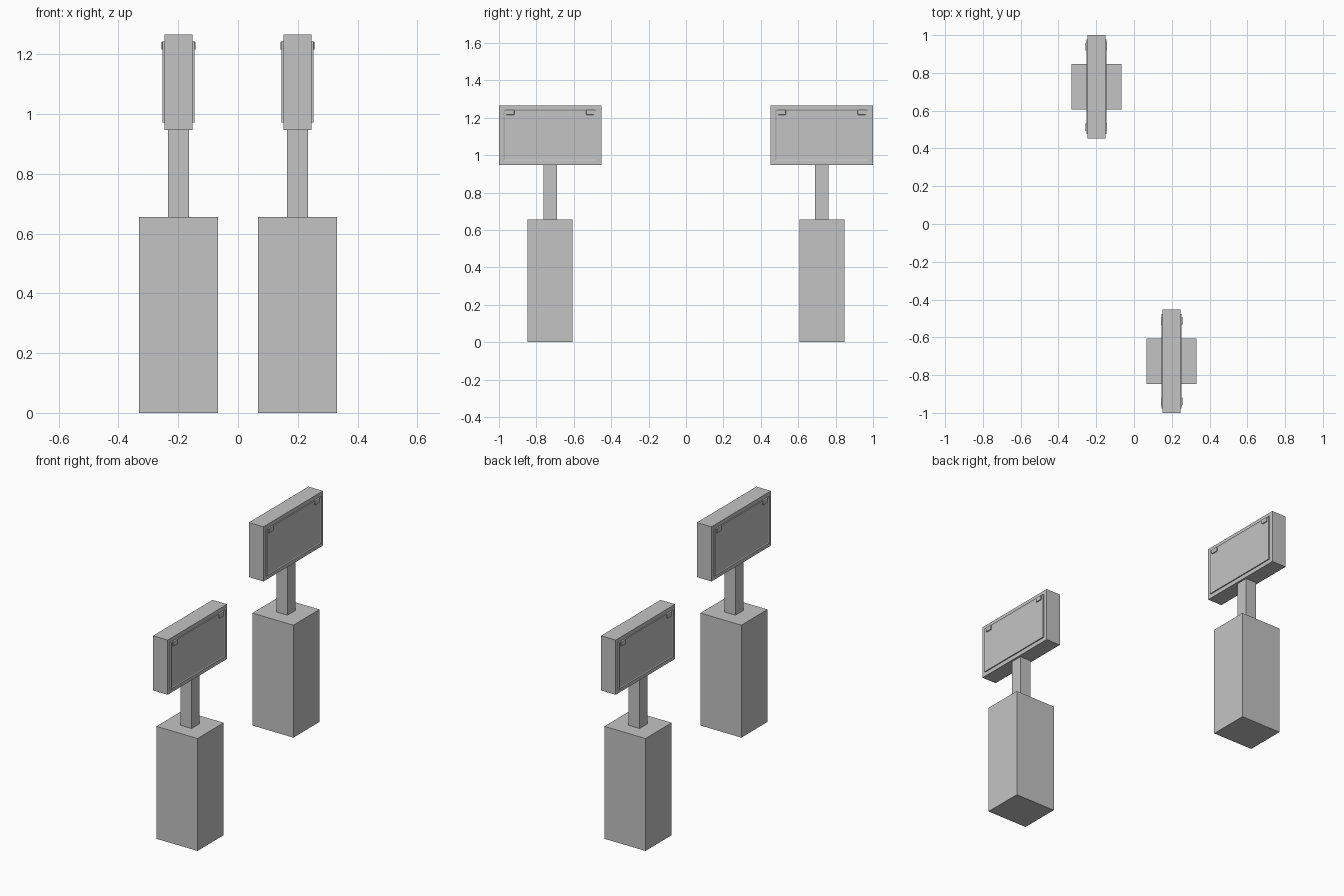
import bpy
import bmesh
from mathutils import Vector

cube = bpy.data.objects.get("Cube")
if cube:
    bpy.data.objects.remove(cube, do_unlink=True)

# One plain grey for everything
GREY = (0.55, 0.55, 0.55, 1.0)
grey = bpy.data.materials.new("light grey")
grey.use_nodes = True
grey.diffuse_color = GREY
grey.node_tree.nodes["Principled BSDF"].inputs["Base Color"].default_value = GREY


def box(name, centre, size, edit=None):
    """Box with its origin at centre; edit may reshape the mesh."""
    bm = bmesh.new()
    bmesh.ops.create_cube(bm, size=1)
    bmesh.ops.scale(bm, vec=size, verts=bm.verts)
    if edit:
        edit(bm)
    mesh = bpy.data.meshes.new(name)
    bm.to_mesh(mesh)
    bm.free()
    mesh.materials.append(grey)
    obj = bpy.data.objects.new(name, mesh)
    obj.location = centre
    bpy.context.collection.objects.link(obj)
    return obj


def recess_face(side):
    """Leave a thin raised rim around the outer face of a panel."""
    def edit(bm):
        bm.normal_update()
        outer = max(bm.faces, key=lambda f: f.normal.x * side)
        bmesh.ops.inset_region(bm, faces=[outer], thickness=0.01)
        for v in outer.verts:
            v.co.x -= 0.003 * side
    return edit


def round_clip(bm):
    """Soften the upright and lengthwise edges of a clip."""
    bmesh.ops.bevel(bm, geom=list(bm.edges), offset=0.003,
                    segments=2, affect='EDGES', profile=0.5)


def sign_stand(label, x, y):
    # Pedestal, post and head
    box(label + "_base", (x, y, 0.328), (0.265, 0.241, 0.656))
    box(label + "_post", (x, y, 0.802), (0.07, 0.073, 0.295))
    box(label + "_head", (x, y, 1.1065), (0.094, 0.548, 0.319))
    for side, word in ((1, "left"), (-1, "right")):
        # Framed panel on each broad side of the head
        box(f"{label}_{word}_panel", (x + side * 0.0495, y, 1.107),
            (0.008, 0.50, 0.272), recess_face(side))
        # Two clips near the upper corners
        for end, place in ((-1, "front"), (1, "back")):
            box(f"{label}_{word}_{place}_clip",
                (x + side * 0.052, y + end * 0.213, 1.229),
                (0.01, 0.042, 0.027), round_clip)


sign_stand("front_stand", 0.199, -0.726)
sign_stand("back_stand", -0.199, 0.726)
